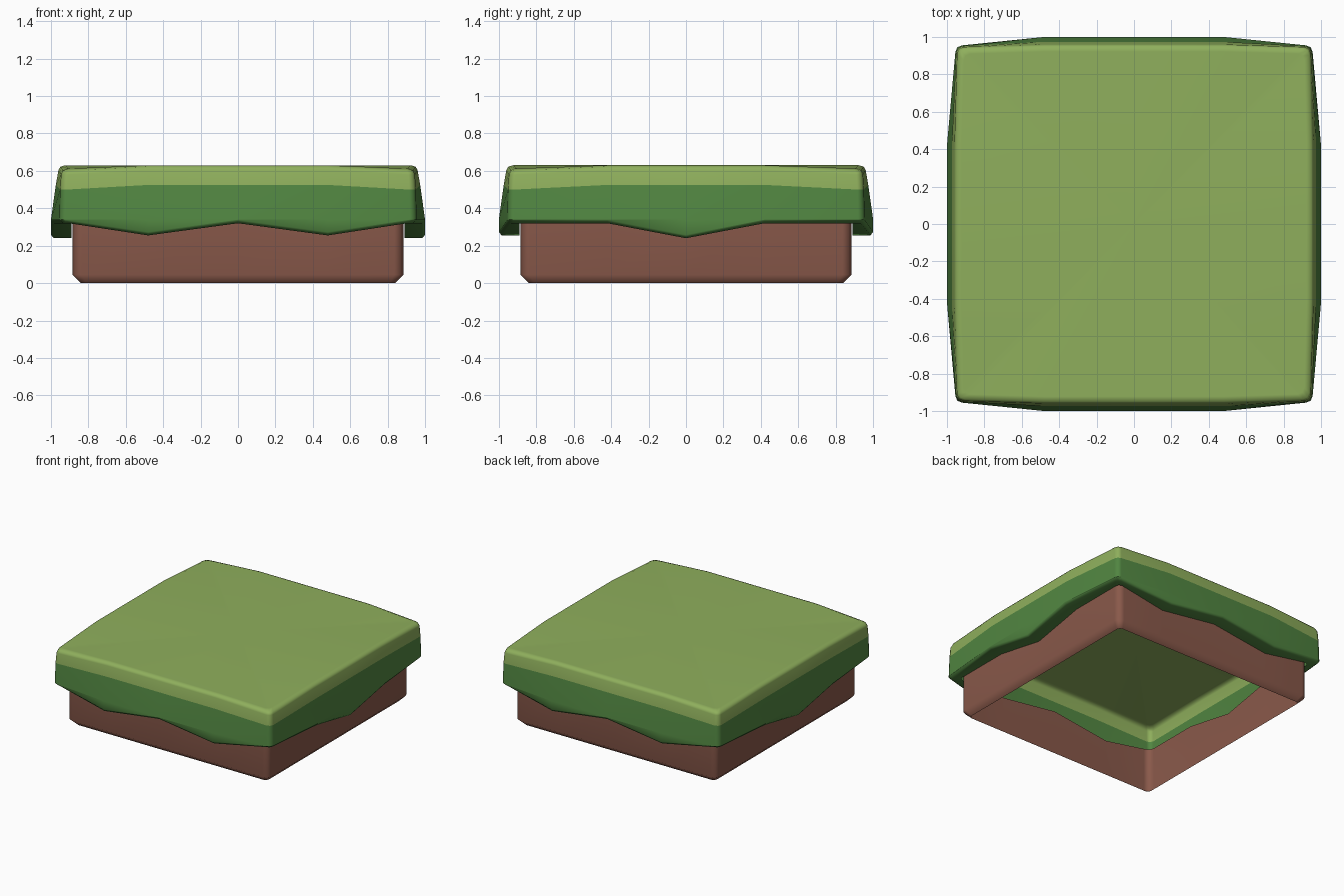
import bpy, bmesh, math

if "Cube" in bpy.data.objects:
    bpy.data.objects.remove(bpy.data.objects["Cube"])

def material(name, rgb):
    m = bpy.data.materials.new(name)
    m.diffuse_color = (*rgb, 1)
    m.use_nodes = True
    m.node_tree.nodes["Principled BSDF"].inputs["Base Color"].default_value = m.diffuse_color
    return m

LIGHT = material("light grass", (0.275, 0.430, 0.108))
DARK = material("dark grass", (0.083, 0.238, 0.053))
DIRT = material("dirt brown", (0.252, 0.100, 0.069))

# Stations along each side: (position, lower edge height of the grass)
FRONT = [(-0.48, 0.255), (0, 0.32), (0.48, 0.255)]
SIDE = [(-0.42, 0.32), (0, 0.24), (0.42, 0.32)]

def ring(corner, mid, r, z_of):
    """Counter-clockwise outline: rounded corners at +-corner, side middles at +-mid."""
    pts = []
    for k in range(4):
        c, s = round(math.cos(k * math.pi / 2)), round(math.sin(k * math.pi / 2))
        local = [(t, -mid, w, False) for t, w in (SIDE if k % 2 else FRONT)]
        for a, b in ((r, 0), (r * 0.3, r * 0.3), (0, r)):
            local.append((corner - a, -corner + b, 0.32, True))
        pts += [(x * c - y * s, x * s + y * c, z_of(w, e)) for x, y, w, e in local]
    return pts

def build(name, rings, mats, band_mats, cap=None):
    bm = bmesh.new()
    loops = [[bm.verts.new(p) for p in rg] for rg in rings]
    n = len(loops[0])
    for lo, hi, mi in zip(loops, loops[1:], band_mats):
        for i in range(n):
            j = (i + 1) % n
            bm.faces.new((lo[i], lo[j], hi[j], hi[i])).material_index = mi
    if cap is not None:
        centre = bm.verts.new((0, 0, cap))
        for i in range(n):
            bm.faces.new((loops[-1][i], loops[-1][(i + 1) % n], centre))
    me = bpy.data.meshes.new(name)
    bm.to_mesh(me)
    bm.free()
    for m in mats:
        me.materials.append(m)
    ob = bpy.data.objects.new(name, me)
    bpy.context.collection.objects.link(ob)
    bpy.ops.object.select_all(action='DESELECT')
    bpy.context.view_layer.objects.active = ob
    ob.select_set(True)
    bpy.ops.object.shade_smooth_by_angle(angle=math.radians(75))
    mod = ob.modifiers.new("weighted normals", 'WEIGHTED_NORMAL')
    mod.keep_sharp = True
    return ob

# Grass cap: lip, wavy skirt, two-tone sides, rounded rim and flat top
grass = [
    ring(0.89, 0.89, 0.03, lambda w, e: w),
    ring(0.935, 0.985, 0.03, lambda w, e: w),
    ring(0.955, 1.0, 0.035, lambda w, e: w + 0.018),
    ring(0.955, 1.0, 0.035, lambda w, e: 0.34),
    ring(0.951, 0.974, 0.035, lambda w, e: 0.50 if e else 0.525),
    ring(0.946, 0.960, 0.035, lambda w, e: 0.580 if e else 0.605),
    ring(0.937, 0.949, 0.035, lambda w, e: 0.602 if e else 0.623),
    ring(0.910, 0.922, 0.035, lambda w, e: 0.614 if e else 0.63),
]
build("grass_cap", grass, [LIGHT, DARK], [1, 1, 1, 1, 0, 0, 0], cap=0.63)

# Dirt base: open shell with a chamfered foot, its top runs up inside the grass
dirt = [
    ring(0.84, 0.84, 0.03, lambda w, e: 0.0),
    ring(0.885, 0.885, 0.05, lambda w, e: 0.045),
    ring(0.885, 0.885, 0.05, lambda w, e: w + 0.06),
]
build("dirt_base", dirt, [DIRT], [0, 0])
